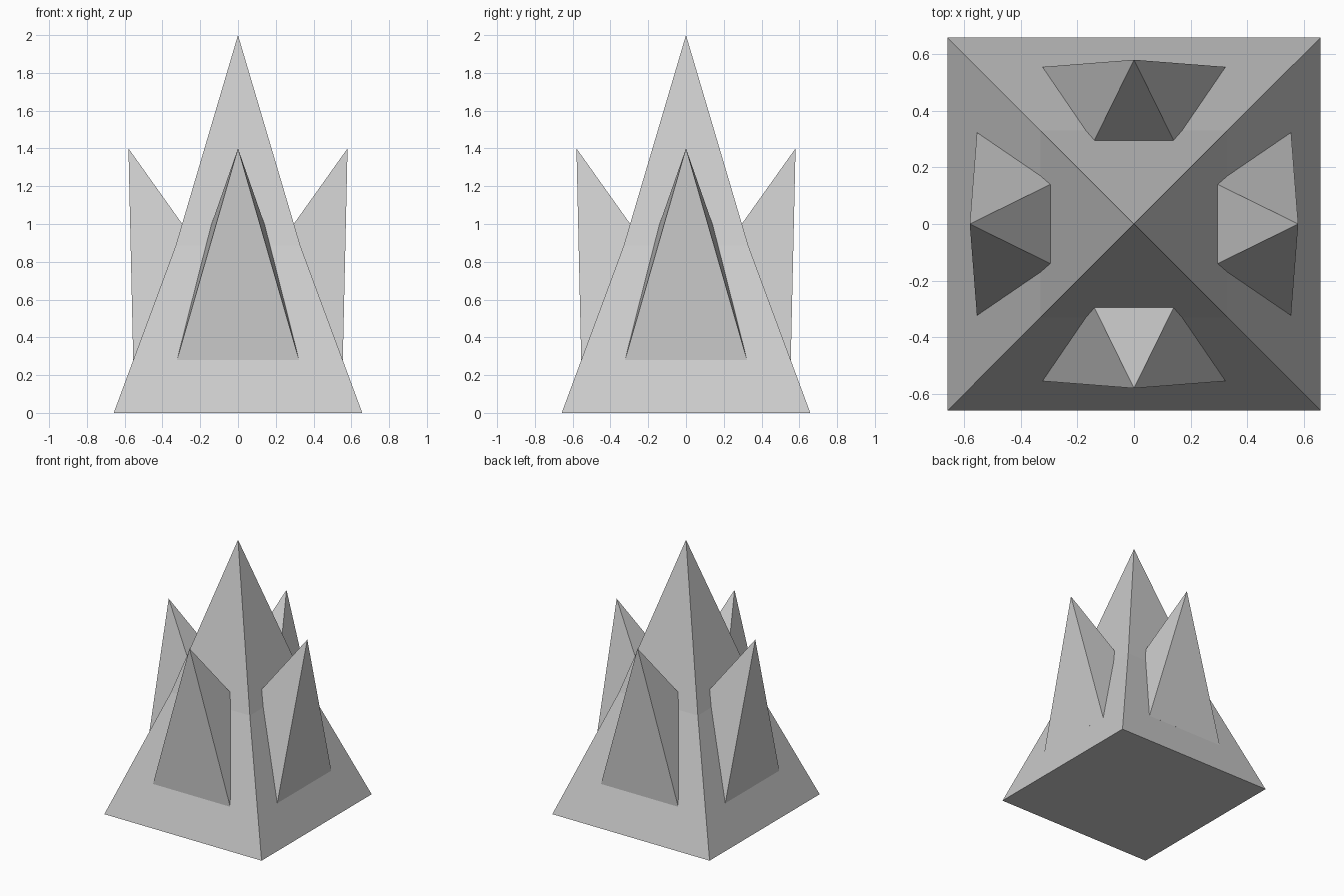
import bpy
from math import pi
from mathutils import Matrix, Vector

if "Cube" in bpy.data.objects:
    bpy.data.objects.remove(bpy.data.objects["Cube"])


def make_mesh(name, verts, faces):
    mesh = bpy.data.meshes.new(name)
    mesh.from_pydata(verts, [], faces)
    obj = bpy.data.objects.new(name, mesh)
    bpy.context.collection.objects.link(obj)
    return obj


def square(half, z):
    return [(-half, -half, z), (half, -half, z), (half, half, z), (-half, half, z)]


# Central spire: flared square base that bends into a steep point
verts = square(0.658, 0) + square(0.33, 0.885) + [(0, 0, 2)]
faces = [(3, 2, 1, 0)]
for i in range(4):
    j = (i + 1) % 4
    faces += [(i, j, j + 4, i + 4), (i + 4, j + 4, 8)]
make_mesh("central_spire", verts, faces)

# Side spikes: leaning square pyramids sunk into each flank
tip = Vector((0, -0.58, 1.4))
outer = Vector((0.32, 0.025, -1.11))    # tip to outer base corner
inner = Vector((0.32, 0.651, -0.914))   # tip to buried base corner
mirror = Matrix.Diagonal((-1, 1, 1))
grow = 1.01
corners = [tip + grow * v for v in (mirror @ outer, outer, inner, mirror @ inner)]
spike_faces = [(3, 2, 1, 0)] + [(i, (i + 1) % 4, 4) for i in range(4)]
for k, side in enumerate(("front", "right", "back", "left")):
    turn = Matrix.Rotation(k * pi / 2, 3, "Z")
    make_mesh(side + "_spike", [turn @ v for v in corners + [tip]], spike_faces)
